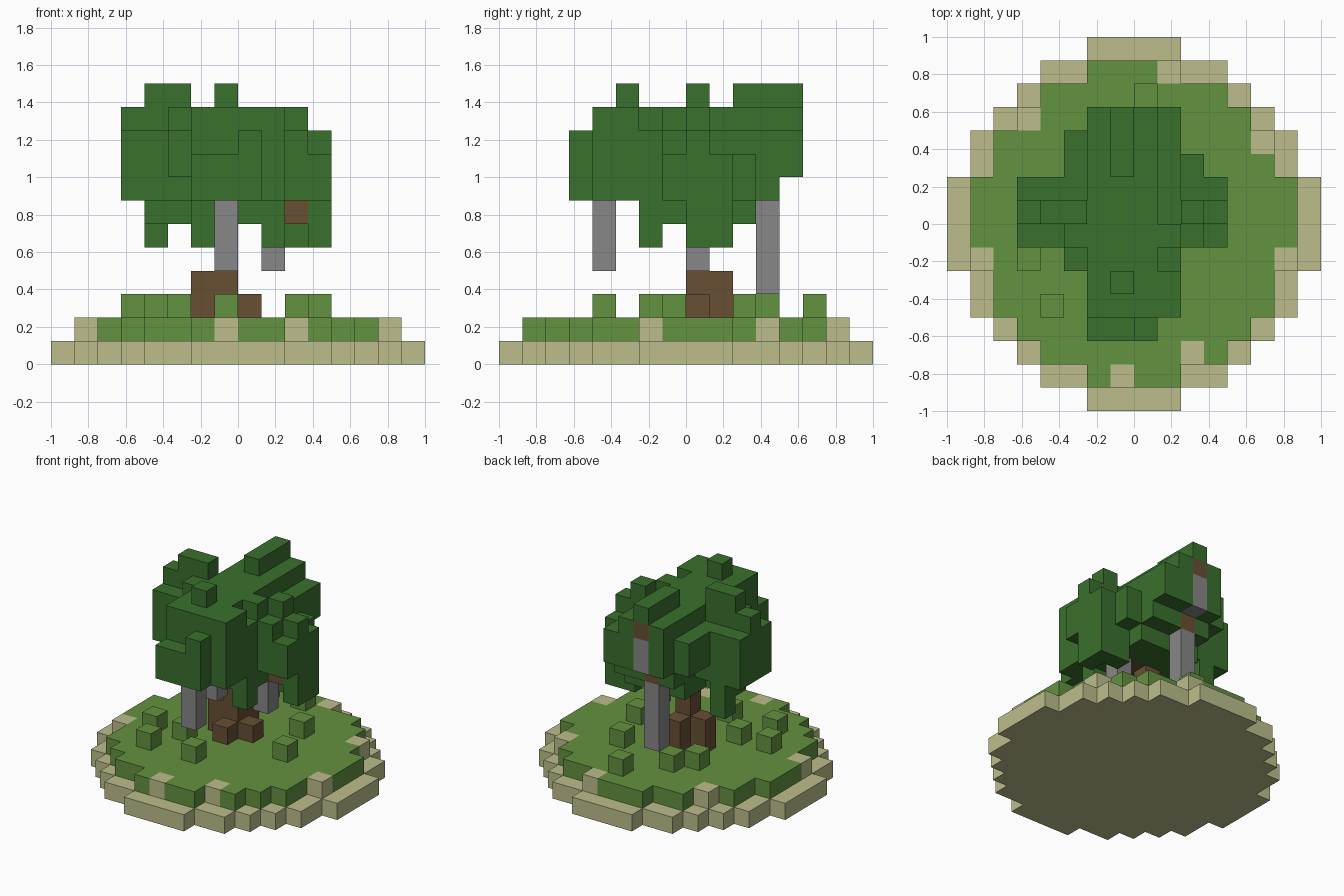
import bpy
from mathutils import Vector

UNIT = 0.125

default_cube = bpy.data.objects.get("Cube")
if default_cube:
    bpy.data.objects.remove(default_cube, do_unlink=True)


def make_material(name, hex_colour):
    """Flat material from an sRGB hex colour, stored as linear values."""
    channels = [c / 255 for c in bytes.fromhex(hex_colour)]
    colour = [((c + 0.055) / 1.055) ** 2.4 for c in channels] + [1]
    mat = bpy.data.materials.new(name)
    mat.use_nodes = True
    mat.diffuse_color = colour
    bsdf = mat.node_tree.nodes["Principled BSDF"]
    bsdf.inputs["Base Color"].default_value = colour
    bsdf.inputs["Roughness"].default_value = 0.9
    return mat


sand = make_material("sand", "bcbe8c")
grass = make_material("grass green", "649240")
leaf = make_material("leaf green", "3a702d")
bark = make_material("bark brown", "685034")
stone = make_material("hanging grey", "878787")

# Every filled block, keyed by grid cell; later parts replace earlier ones
cells = {}
parts = {}


def fill(part, mat, x0, x1, y0, y1, z0, z1):
    parts[part] = mat
    for x in range(x0, x1):
        for y in range(y0, y1):
            for z in range(z0, z1):
                cells[x, y, z] = part


def column(part, mat, x, y, z0, z1):
    fill(part, mat, x, x + 1, y, y + 1, z0, z1)


def disc(part, mat, half_widths, z):
    """Stepped round slab, mirrored front to back."""
    for row, half in enumerate(half_widths):
        for y in (row, -row - 1):
            fill(part, mat, -half, half, y, y + 1, z, z + 1)


# Ground: sand slab, grass slab and sandy patches on its rim
disc("sand_base", sand, (8, 8, 7, 7, 6, 5, 4, 2), 0)
disc("grass_layer", grass, (7, 7, 6, 6, 5, 4, 2), 1)
for x, y in ((-7, -2), (6, -2), (5, 3), (1, 6), (-5, 4), (2, -6), (-1, -7)):
    column("sand_patches", sand, x, y, 1, 2)

# Grass tufts
for x, y in ((-4, -4), (-5, -2), (-3, -2), (-1, -4), (3, -1),
             (2, 2), (0, 5), (-2, 3), (-3, 2)):
    column("grass_tufts", grass, x, y, 2, 3)

# Leaf crown: central mass, then the four arms and hanging clumps
crown = (
    (-2, 1, -4, 4, 7, 11), (-2, 1, 4, 5, 8, 11),
    (1, 2, 0, 4, 7, 10), (1, 2, 4, 5, 8, 10), (1, 2, -4, 0, 7, 11),
    (-5, -2, -1, 2, 7, 10), (-5, -2, 0, 1, 10, 11), (-3, -2, -1, 0, 10, 11),
    (2, 4, -1, 2, 7, 9), (2, 4, 0, 1, 9, 10), (2, 3, -1, 1, 9, 10),
    (-3, -2, 2, 4, 8, 10), (-3, -2, -2, -1, 8, 10), (2, 3, 2, 3, 7, 9),
    (-2, 1, -5, -4, 7, 9), (0, 1, -5, -4, 9, 10),
    (-4, 4, 0, 1, 6, 7), (-2, 2, -2, 3, 6, 7),
    (2, 4, 1, 2, 5, 7),
)
for box in crown:
    fill("leaf_crown", leaf, *box)
for x, y, z0, z1 in ((3, 0, 5, 7), (-4, 1, 5, 7), (1, -2, 5, 6),
                     (-2, -2, 5, 6), (2, 0, 10, 11)):
    column("leaf_crown", leaf, x, y, z0, z1)
del cells[1, -2, 10]

# Top leaf bumps
fill("leaf_bumps", leaf, -1, 0, 2, 5, 11, 12)
fill("leaf_bumps", leaf, -4, -2, 0, 1, 11, 12)
column("leaf_bumps", leaf, -1, -3, 11, 12)

# Trunk with roots, and branch ends
column("trunk", bark, -1, 0, 2, 8)
for x, y, top in ((-2, 0, 4), (-1, 1, 4), (0, 0, 3), (-1, -1, 3)):
    column("roots", bark, x, y, 2, top)
fill("branches", bark, 0, 3, 0, 1, 6, 7)
column("branches", bark, -1, 3, 7, 8)
column("branches", bark, -1, 4, 10, 11)

# Grey strands hanging from the branches
for x, y, z0, z1 in ((-1, -4, 4, 7), (-1, 3, 3, 7), (1, 0, 4, 6),
                     (-1, -2, 5, 7), (-1, 4, 8, 10)):
    column("hanging_strands", stone, x, y, z0, z1)


def build(part, mat):
    """Mesh of the exposed block faces belonging to one part."""
    verts, faces = {}, []
    for cell, owner in cells.items():
        if owner != part:
            continue
        for axis in range(3):
            for side in (0, 1):
                step = [0, 0, 0]
                step[axis] = 2 * side - 1
                if tuple(c + s for c, s in zip(cell, step)) in cells:
                    continue
                loop = []
                for a, b in ((0, 0), (1, 0), (1, 1), (0, 1)):
                    corner = list(cell)
                    corner[axis] += side
                    corner[(axis + 1) % 3] += a
                    corner[(axis + 2) % 3] += b
                    loop.append(verts.setdefault(tuple(corner), len(verts)))
                faces.append(loop if side else loop[::-1])
    mesh = bpy.data.meshes.new(part)
    mesh.from_pydata([Vector(v) * UNIT for v in verts], [], faces)
    mesh.materials.append(mat)
    obj = bpy.data.objects.new(part, mesh)
    bpy.context.collection.objects.link(obj)


for part, mat in parts.items():
    build(part, mat)
